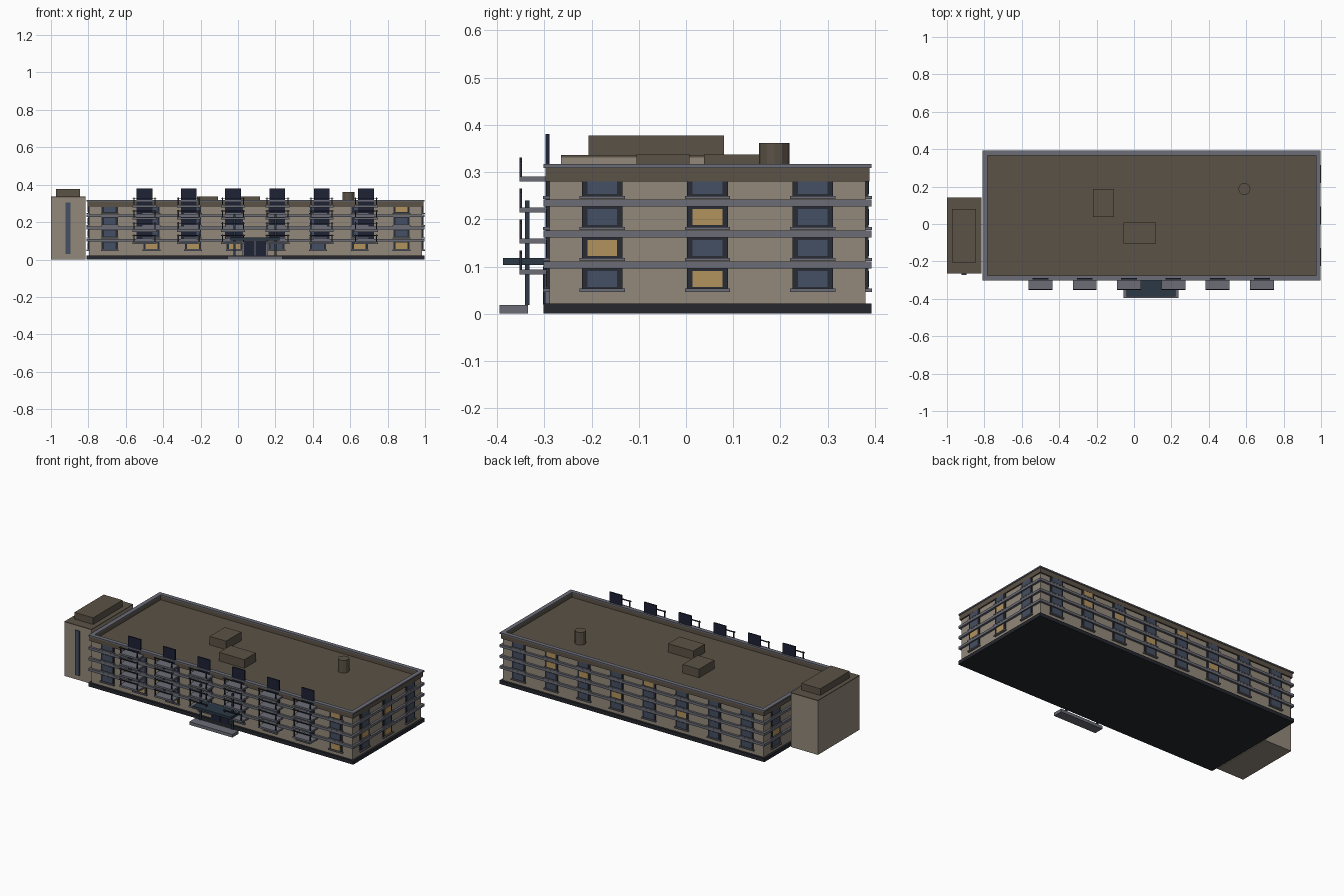
import bpy, bmesh, math
from mathutils import Matrix

if "Cube" in bpy.data.objects:
    bpy.data.objects.remove(bpy.data.objects["Cube"])

def mat(name, r, g, b):
    m = bpy.data.materials.new(name)
    m.diffuse_color = (r, g, b, 1)
    m.use_nodes = True
    m.node_tree.nodes["Principled BSDF"].inputs["Base Color"].default_value = m.diffuse_color
    return m

WALL = mat("wall_render", .29, .25, .195)
ROOF = mat("roof_brown", .105, .085, .062)
TRIM = mat("trim_grey", .145, .15, .18)
DARK = mat("dark_plinth", .018, .02, .027)
FRAME = mat("window_frame", .022, .025, .035)
GLASS = mat("glass", .06, .08, .125)
LIT = mat("lit_glass", .45, .29, .11)
NAVY = mat("door_navy", .013, .016, .035)
TEAL = mat("canopy_teal", .024, .04, .06)

def boxes(name, material, items):
    """One object from (x0, x1, y0, y1, z0, z1) boxes."""
    bm = bmesh.new()
    for x0, x1, y0, y1, z0, z1 in items:
        m = Matrix.Translation(((x0+x1)/2, (y0+y1)/2, (z0+z1)/2)) @ \
            Matrix.Diagonal((x1-x0, y1-y0, z1-z0, 1))
        bmesh.ops.create_cube(bm, size=1, matrix=m)
    me = bpy.data.meshes.new(name)
    bm.to_mesh(me)
    bm.free()
    me.materials.append(material)
    ob = bpy.data.objects.new(name, me)
    bpy.context.collection.objects.link(ob)
    return ob

# main block footprint and floor pitch
X0, X1, Y0, Y1 = -.797, .985, -.289, .380
PITCH = .0655

def slab(o, z0, z1):
    return (X0-o, X1+o, Y0-o, Y1+o, z0, z1)

def ring(o, i, z0, z1):
    a, b, c, d = X0-o, X1+o, Y0-o, Y1+o
    w = o + i
    return [(a, b, c, c+w, z0, z1), (a, b, d-w, d, z0, z1),
            (a, a+w, c+w, d-w, z0, z1), (b-w, b, c+w, d-w, z0, z1)]

boxes("plinth", DARK, [slab(.013, 0, .022)])
boxes("walls", WALL, [slab(0, .022, .28)])
boxes("floor_bands", TRIM, [slab(.013, .096+i*PITCH, .111+i*PITCH) for i in range(3)])
boxes("roof_deck", ROOF, [slab(0, .278, .284)])
boxes("parapet", ROOF, ring(.008, .01, .28, .309))
boxes("coping", TRIM, ring(.013, .013, .309, .317))

# windows on all four sides
frames, glass, lit, sills = [], [], [], []
LIT_SET = {"front": {(1, 0), (2, 0), (3, 0), (6, 0), (7, 0), (7, 3)},
           "back": {(6, 3), (6, 2), (5, 2), (4, 1), (3, 3), (2, 1)},
           "right": {(1, 0), (0, 1), (1, 2)}, "left": {(2, 1)}}

def part(side, c, w, out, z0, z1):
    if side == "front":
        return (c-w/2, c+w/2, Y0-out, Y0+.004, z0, z1)
    if side == "back":
        return (c-w/2, c+w/2, Y1-.004, Y1+out, z0, z1)
    if side == "right":
        return (X1-.004, X1+out, c-w/2, c+w/2, z0, z1)
    return (X0-out, X0+.004, c-w/2, c+w/2, z0, z1)

for side in LIT_SET:
    along_x = side in ("front", "back")
    n, a, b = (8, X0, X1) if along_x else (3, Y0, Y1)
    for k in range(n):
        c = a + (k+.5)*(b-a)/n
        for f in range(4):
            dz = f*PITCH
            frames.append(part(side, c, .086, .006, .05+dz, .097+dz))
            pane = part(side, c, .063, .0075, .057+dz, .091+dz)
            (lit if (k, f) in LIT_SET[side] else glass).append(pane)
            sills.append(part(side, c, .096, .0135, .046+dz, .053+dz))
boxes("window_frames", FRAME, frames)
boxes("window_glass", GLASS, glass)
boxes("window_glass_lit", LIT, lit)
boxes("window_sills", TRIM, sills)

# balconies: slab, door and front railing
slabs, doors, rails = [], [], []
for k in range(6):
    x = -.5 + k*.2368
    for f in range(4):
        z = .094 + f*PITCH
        slabs.append((x-.064, x+.064, -.352, Y0, z-.011, z))
        doors.append((x-.042, x+.042, -.297, Y0, z, z+.09))
        rails.append((x-.064, x+.064, -.353, -.347, z+.032, z+.037))
        for s in (-1, 1):
            px = x + s*.056
            rails.append((px-.003, px+.003, -.353, -.347, z, z+.04))
boxes("balcony_slabs", TRIM, slabs)
boxes("balcony_doors", NAVY, doors)
boxes("balcony_rails", FRAME, rails)

# entrance: step, canopy, posts, double door
EX = .091
boxes("entrance_step", TRIM, [(EX-.147, EX+.147, -.395, -.335, 0, .019)])
boxes("entrance_canopy", TEAL, [(EX-.131, EX+.131, -.387, Y0, .103, .118)])
boxes("entrance_posts", TEAL,
      [(EX+s*.11-.005, EX+s*.11+.005, -.341, -.331, .019, .24) for s in (-1, 1)])
boxes("entrance_frame", TRIM, [(EX-.066, EX+.066, -.299, Y0, .019, .103)])
boxes("entrance_doors", NAVY, [(EX-.06, EX-.002, -.303, Y0, .02, .1),
                               (EX+.002, EX+.06, -.303, Y0, .02, .1)])

# stair tower
boxes("tower", WALL, [(-1, -.815, -.265, .142, 0, .331)])
boxes("tower_roof", ROOF, [(-1, -.815, -.265, .142, .331, .336)])
boxes("tower_cap", ROOF, [(-.973, -.845, -.206, .08, .336, .377)])
boxes("tower_window", GLASS, [(-.922, -.895, -.272, -.262, .03, .305)])

# rooftop units and vent
boxes("roof_units", ROOF, [(-.22, -.108, .038, .186, .282, .337),
                           (-.055, .117, -.105, .007, .282, .337)])
bpy.ops.mesh.primitive_cylinder_add(vertices=12, radius=.032, depth=.08,
                                    location=(.59, .187, .322))
vent = bpy.context.object
vent.name = "roof_vent"
vent.data.materials.append(ROOF)
